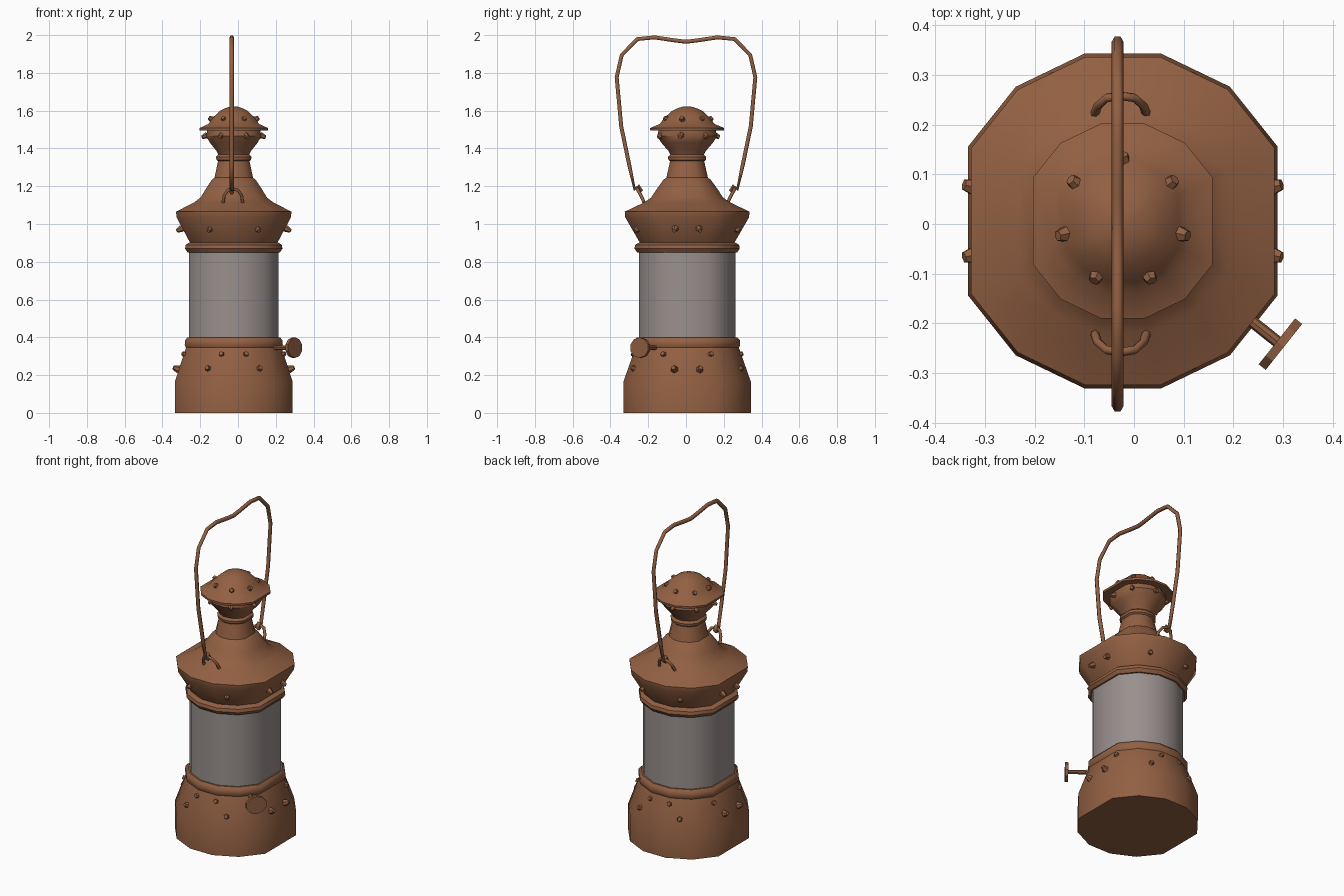
import bpy, bmesh, math
from mathutils import Vector

if "Cube" in bpy.data.objects:
    bpy.data.objects.remove(bpy.data.objects["Cube"])

CX, CY = -0.0225, 0.006          # lantern axis


def material(name, rgb):
    m = bpy.data.materials.new(name)
    m.diffuse_color = (*rgb, 1)
    m.use_nodes = True
    m.node_tree.nodes["Principled BSDF"].inputs["Base Color"].default_value = m.diffuse_color
    return m


COPPER = material("copper", (0.29, 0.118, 0.056))
GLASS = material("smoky_glass", (0.32, 0.28, 0.268))

# 14-sided ring with the two side corners left out
STEP = 2 * math.pi / 14
ANGLES = [i * STEP for i in range(14) if i not in (0, 7)]


def finish(bm, name, mat, angle=40):
    bmesh.ops.recalc_face_normals(bm, faces=bm.faces)
    me = bpy.data.meshes.new(name)
    bm.to_mesh(me)
    bm.free()
    me.materials.append(mat)
    ob = bpy.data.objects.new(name, me)
    bpy.context.collection.objects.link(ob)
    bpy.ops.object.select_all(action='DESELECT')
    bpy.context.view_layer.objects.active = ob
    ob.select_set(True)
    bpy.ops.object.shade_smooth_by_angle(angle=math.radians(angle))
    return ob


def lathe(name, profile, mat):
    """Closed solid from (radius, height) points."""
    bm = bmesh.new()
    rings = [[bm.verts.new((CX + r * math.cos(a), CY + r * math.sin(a), z))
              for a in ANGLES] for r, z in profile]
    n = len(ANGLES)
    for lo, hi in zip(rings, rings[1:]):
        for i in range(n):
            j = (i + 1) % n
            bm.faces.new((lo[i], lo[j], hi[j], hi[i]))
    bm.faces.new(rings[0][::-1])
    bm.faces.new(rings[-1])
    return finish(bm, name, mat)


def cone_along(bm, centre, direction, r1, r2, depth, sides):
    rot = Vector(direction).to_track_quat('Z', 'Y').to_matrix().to_4x4()
    rot.translation = centre
    bmesh.ops.create_cone(bm, cap_ends=True, segments=sides, radius1=r1,
                          radius2=r2, depth=depth, matrix=rot)


def rivets(name, radius, z, degrees, tilt, size=0.021):
    bm = bmesh.new()
    for d in degrees:
        a = math.radians(d)
        out = Vector((math.cos(a), math.sin(a), tilt)).normalized()
        c = Vector((CX + radius * math.cos(a), CY + radius * math.sin(a), z))
        cone_along(bm, c, out, size, size * 0.55, 0.03, 6)
    return finish(bm, name, COPPER, 30)


def tube(name, points, radius, cyclic=False):
    cu = bpy.data.curves.new(name, 'CURVE')
    cu.dimensions = '3D'
    cu.bevel_depth = radius
    cu.bevel_resolution = 1
    cu.use_fill_caps = True
    sp = cu.splines.new('POLY')
    sp.points.add(len(points) - 1)
    for p, co in zip(sp.points, points):
        p.co = (*co, 1)
    sp.use_cyclic_u = cyclic
    cu.materials.append(COPPER)
    ob = bpy.data.objects.new(name, cu)
    bpy.context.collection.objects.link(ob)
    bpy.ops.object.select_all(action='DESELECT')
    bpy.context.view_layer.objects.active = ob
    ob.select_set(True)
    bpy.ops.object.convert(target='MESH')
    bpy.ops.object.shade_smooth_by_angle(angle=math.radians(65))


# Body, bottom to top
lathe("base", [(0.346, 0), (0.346, 0.165), (0.281, 0.345), (0.288, 0.36),
               (0.286, 0.385), (0.272, 0.4), (0.25, 0.4)], COPPER)
lathe("glass_chimney", [(0.262, 0.38), (0.262, 0.87)], GLASS)
lathe("glass_collar", [(0.25, 0.85), (0.272, 0.85), (0.286, 0.87),
                       (0.282, 0.89), (0.255, 0.905)], COPPER)
lathe("roof", [(0.25, 0.89), (0.262, 0.91), (0.336, 1.035), (0.339, 1.065),
               (0.232, 1.115), (0.195, 1.14), (0.165, 1.185), (0.128, 1.235),
               (0.113, 1.245), (0.092, 1.335)], COPPER)
lathe("neck_ring", [(0.09, 1.33), (0.102, 1.34), (0.104, 1.355),
                    (0.09, 1.368)], COPPER)
lathe("chimney_flare", [(0.088, 1.36), (0.1, 1.385), (0.14, 1.43),
                        (0.162, 1.465), (0.155, 1.5)], COPPER)
lathe("cap", [(0.15, 1.495), (0.2, 1.495), (0.201, 1.508), (0.148, 1.53),
              (0.125, 1.56), (0.085, 1.597), (0.055, 1.612),
              (0.02, 1.622)], COPPER)

# Rivet rows
EIGHT = [s * d for s in (1, -1) for d in (12.86, 64.3, 115.7, 167.14)]
EIGHT_TURNED = [s * d for s in (1, -1) for d in (25.7, 77.1, 102.9, 154.3)]
SEVEN = [90 + i * 360 / 7 for i in range(7)]
rivets("base_rivets_low", 0.314, 0.235, EIGHT, 0.35)
rivets("base_rivets_high", 0.288, 0.31, EIGHT_TURNED, 0.35)
rivets("roof_rivets", 0.295, 0.97, EIGHT, -0.5, 0.019)
rivets("flare_rivets", 0.158, 1.465, SEVEN, -0.4, 0.018)
rivets("cap_rivets", 0.122, 1.555, SEVEN, 0.7, 0.02)

# Wick knob, pointing out of the front right side
OUT = Vector((0.78, -0.62, 0)).normalized()
KNOB = Vector((0.295, -0.242, 0.345))
bm = bmesh.new()
cone_along(bm, KNOB - OUT * 0.07, OUT, 0.012, 0.012, 0.14, 8)
finish(bm, "knob_stem", COPPER)
bm = bmesh.new()
cone_along(bm, KNOB, OUT, 0.062, 0.062, 0.018, 10)
for v in bm.verts:
    v.co.z = KNOB.z + (v.co.z - KNOB.z) * 0.88
finish(bm, "knob_disc", COPPER, 30)

# Carrying handle with hooked ends
HX = -0.033
half = [(0.255, 1.165), (0.238, 1.18), (0.25, 1.2), (0.272, 1.185),
        (0.3, 1.31), (0.343, 1.517), (0.367, 1.777), (0.34, 1.895),
        (0.257, 1.979), (0.167, 1.988), (0.06, 1.972)]
path = [(HX, -y, z) for y, z in half] + [(HX, 0, 1.965)]
path += [(HX, y, z) for y, z in reversed(half)]
tube("handle", path, 0.012)

# Staples that hold the handle
for side, label in ((-1, "front"), (1, "back")):
    arch = [(-0.052, 0.222, 1.115), (-0.046, 0.238, 1.15), (-0.028, 0.254, 1.178),
            (0, 0.258, 1.187), (0.028, 0.254, 1.178), (0.046, 0.238, 1.15),
            (0.052, 0.222, 1.115)]
    tube(label + "_staple", [(HX + 0.006 + x, side * y, z) for x, y, z in arch], 0.009)
